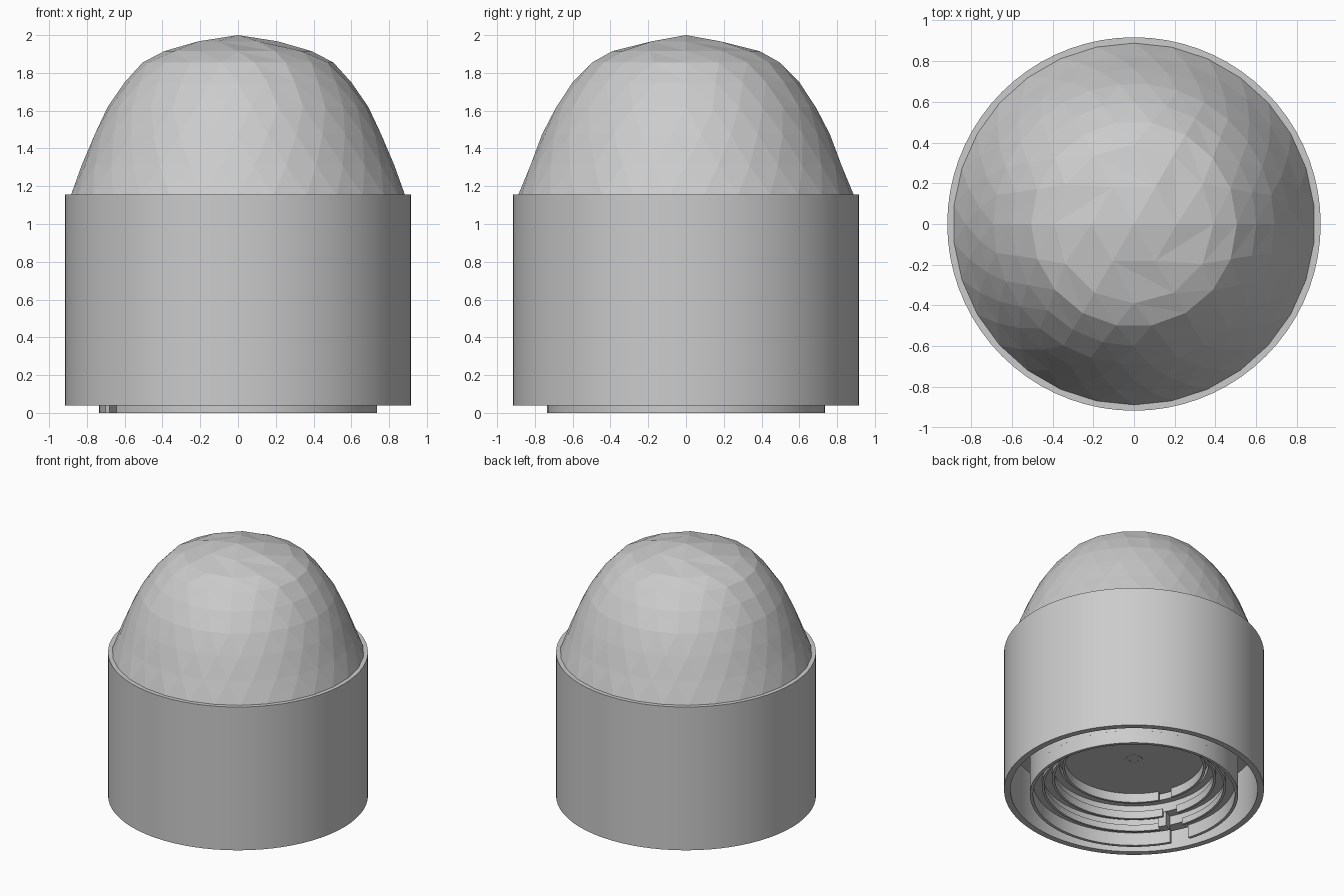
import bpy, bmesh, math
from math import sin, cos, pi, radians

if "Cube" in bpy.data.objects:
    bpy.data.objects.remove(bpy.data.objects["Cube"])


def finish(bm, name, smooth):
    bmesh.ops.recalc_face_normals(bm, faces=bm.faces)
    me = bpy.data.meshes.new(name)
    bm.to_mesh(me)
    bm.free()
    ob = bpy.data.objects.new(name, me)
    bpy.context.collection.objects.link(ob)
    if smooth:
        bpy.ops.object.select_all(action='DESELECT')
        ob.select_set(True)
        bpy.context.view_layer.objects.active = ob
        bpy.ops.object.shade_smooth_by_angle(angle=radians(30))
    return ob


def lathe(name, profile, start=0, end=360, seg=72, loop=True):
    """Revolve an (r, z) profile; partial sweeps get capped ends."""
    full = end - start >= 360
    bm = bmesh.new()
    cols = []
    for i in range(seg if full else seg + 1):
        a = radians(start + (end - start) * i / seg)
        cols.append([bm.verts.new((r * cos(a), r * sin(a), z)) for r, z in profile])
    n = len(profile)
    for i in range(seg):
        c, d = cols[i], cols[(i + 1) % len(cols)]
        for j in range(n if loop else n - 1):
            k = (j + 1) % n
            bm.faces.new((c[j], d[j], d[k], c[k]))
    if not full:
        bm.faces.new(cols[0])
        bm.faces.new(cols[-1])
    bmesh.ops.remove_doubles(bm, verts=bm.verts, dist=1e-5)
    return finish(bm, name, True)


# Faceted dome: rings of growing point count stitched with triangles
def dome():
    rings = [(6, .21, 1.967), (12, .39, 1.915), (18, .505, 1.855), (24, .6, 1.75),
             (30, .69, 1.62), (30, .762, 1.475), (30, .828, 1.31), (30, .89, 1.15)]
    bm = bmesh.new()
    top = bm.verts.new((0, 0, 2))
    prev = None
    for idx, (n, r, z) in enumerate(rings):
        off = pi / n if idx in (5, 7) else 0
        angs = [off + 2 * pi * i / n for i in range(n)]
        cur = [bm.verts.new((r * cos(a), r * sin(a), z)) for a in angs]
        if prev is None:
            for i in range(n):
                bm.faces.new((top, cur[i], cur[(i + 1) % n]))
        else:
            pv, po = prev
            m, i, j = len(pv), 0, 0
            while i < m or j < n:
                # advance along whichever ring is behind in angle
                ai = po + 2 * pi * (i + 1) / m
                aj = off + 2 * pi * (j + 1) / n
                if j < n and (i >= m or aj <= ai + 1e-6):
                    bm.faces.new((pv[i % m], cur[j % n], cur[(j + 1) % n]))
                    j += 1
                else:
                    bm.faces.new((pv[i % m], cur[j % n], pv[(i + 1) % m]))
                    i += 1
        prev = (cur, off)
    finish(bm, "faceted_dome", False)


dome()

# Outer sleeve with thin wall
lathe("outer_sleeve", [(.917, .04), (.917, 1.155), (.872, 1.155), (.872, .04)])

# Stepped mount recessed in the underside, closed by a flat plate
lathe("stepped_mount", [(.872, .45), (.735, .45), (.735, .1), (.65, .1), (.65, .17),
                        (.575, .17), (.575, .24), (.525, .24), (.525, .29), (0, .29)],
      loop=False)

# Lowest locking ring with a gap at the front left
lathe("locking_ring", [(.735, 0), (.735, .1), (.712, .1), (.712, 0)], start=209, end=557.5)

# Inner thin ribs following the steps
for i, (r, z0, z1) in enumerate([(.65, .07, .12), (.578, .13, .19), (.505, .22, .29)]):
    lathe("inner_rib_%d" % (i + 1), [(r, z0), (r, z1), (r - .018, z1), (r - .018, z0)],
          start=209, end=557.5)

# Small stop tabs beside the gap
lathe("stop_tab", [(.65, .06), (.65, .17), (.58, .17), (.58, .06)], start=207, end=213, seg=4)

# Centre ring on the recessed plate
lathe("centre_ring", [(.06, .285), (.06, .292), (.035, .292), (.035, .285)], seg=32)
